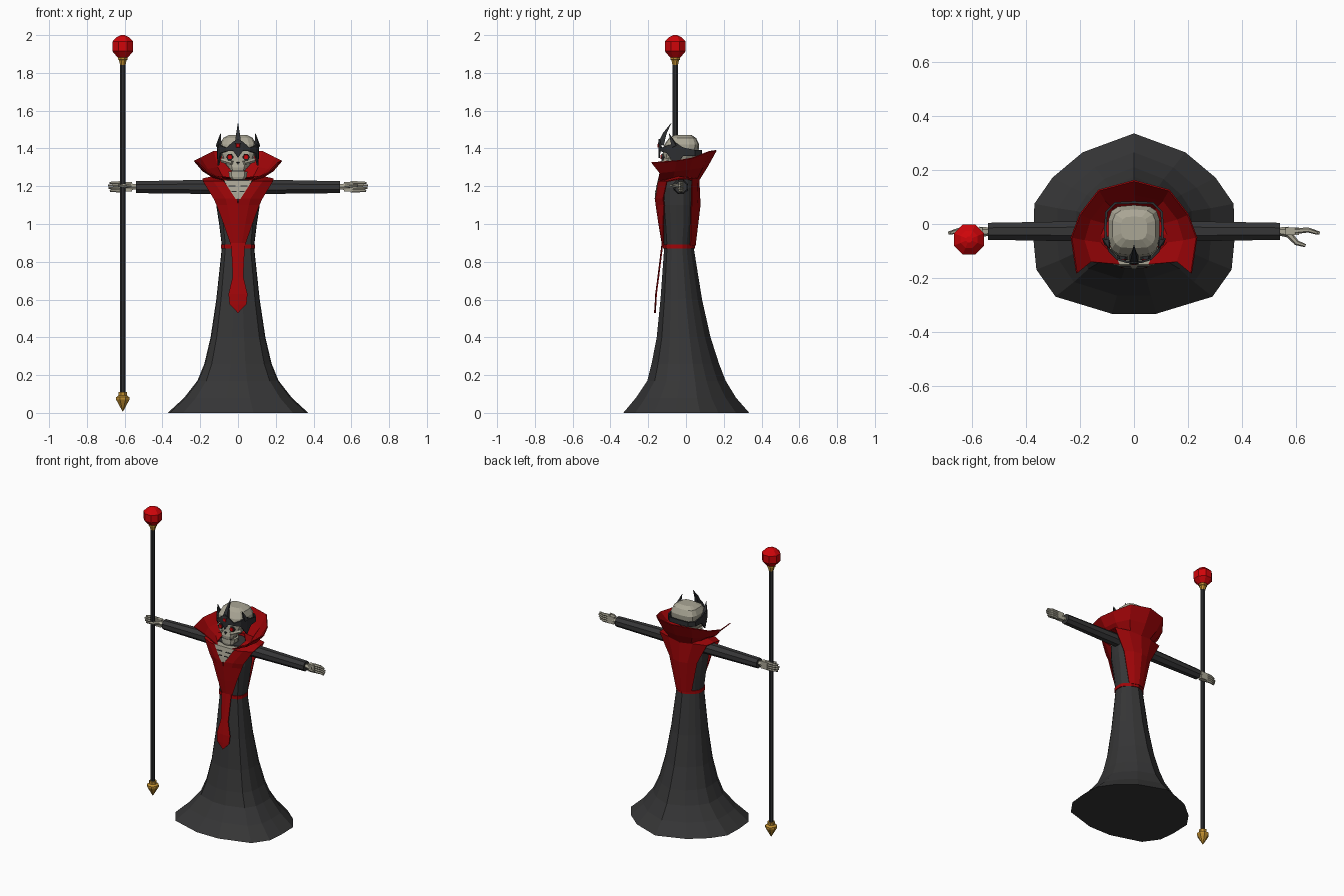
import bpy, bmesh, math
from mathutils import Vector, Matrix

cube = bpy.data.objects.get("Cube")
if cube:
    bpy.data.objects.remove(cube, do_unlink=True)


def material(name, r, g, b):
    m = bpy.data.materials.new(name)
    m.use_nodes = True
    m.diffuse_color = (r, g, b, 1)
    m.node_tree.nodes["Principled BSDF"].inputs["Base Color"].default_value = (r, g, b, 1)
    return m


ROBE = material("charcoal cloth", .036, .036, .037)
RED = material("crimson cloth", .35, .0015, .0025)
GEM = material("ruby", .63, .0015, .003)
BONE = material("bone", .40, .38, .30)
GOLD = material("gold", .52, .27, .03)
IRON = material("black iron", .026, .028, .031)


def finish(name, bm, mat):
    bmesh.ops.remove_doubles(bm, verts=bm.verts[:], dist=.0005)
    bmesh.ops.recalc_face_normals(bm, faces=bm.faces[:])
    me = bpy.data.meshes.new(name)
    bm.to_mesh(me)
    bm.free()
    me.materials.append(mat)
    ob = bpy.data.objects.new(name, me)
    bpy.context.collection.objects.link(ob)
    return ob


def loft(name, outline, rings, mat, cx=0):
    """Closed body through rings of (z, half width, front y, back y)."""
    bm = bmesh.new()
    loops = [[bm.verts.new((cx + u * rx, (yf + yb) / 2 + v * (yb - yf) / 2, z)) for u, v in outline]
             for z, rx, yf, yb in rings]
    n = len(outline)
    for a, b in zip(loops, loops[1:]):
        for i in range(n):
            j = (i + 1) % n
            bm.faces.new((a[i], a[j], b[j], b[i]))
    bm.faces.new(loops[0])
    bm.faces.new(loops[-1])
    return finish(name, bm, mat)


def sheet(name, rows, mat, thick=.006):
    """Half of a thin sheet, mirrored across x = 0."""
    bm = bmesh.new()
    grid = [[bm.verts.new(p) for p in row] for row in rows]
    for a, b in zip(grid, grid[1:]):
        for i in range(len(a) - 1):
            bm.faces.new((a[i], a[i + 1], b[i + 1], b[i]))
    ob = finish(name, bm, mat)
    ob.modifiers.new("mirror", "MIRROR")
    s = ob.modifiers.new("thickness", "SOLIDIFY")
    s.thickness, s.offset = thick, 0
    return ob


def limb(name, p, q, r1, r2, mat, sides=6):
    p, q = Vector(p), Vector(q)
    bm = bmesh.new()
    turn = (q - p).to_track_quat("Z", "Y").to_matrix().to_4x4()
    spin = Matrix.Rotation(math.pi / sides, 4, "Z")
    bmesh.ops.create_cone(bm, cap_ends=True, segments=sides, radius1=r1, radius2=r2,
                          depth=(q - p).length, matrix=Matrix.Translation((p + q) / 2) @ turn @ spin)
    return finish(name, bm, mat)


def box(name, centre, size, mat):
    bm = bmesh.new()
    bmesh.ops.create_cube(bm, size=1, matrix=Matrix.Translation(centre) @ Matrix.Diagonal((*size, 1)))
    return finish(name, bm, mat)


def rounded(n, power):
    pts = []
    for i in range(n):
        a = 2 * math.pi * (i + .5) / n
        c, s = math.cos(a), math.sin(a)
        pts.append((math.copysign(abs(c) ** power, c), math.copysign(abs(s) ** power, s)))
    return pts


# Robe: skirt and torso, with a slight ridge down the back
half = [(0, 1), (.51, .79), (.81, .51), (.99, .22), (1, -.17), (.97, -.51), (.78, -.81), (.22, -1)]
robe_outline = half + [(-u, v) for u, v in reversed(half[1:])]
loft("robe", robe_outline, [
    (0, .372, -.332, .335), (.08, .285, -.265, .265), (.17, .215, -.205, .21), (.26, .178, -.182, .175),
    (.4, .145, -.155, .13), (.6, .115, -.135, .085), (.88, .085, -.115, .04), (1, .1, -.125, .058),
    (1.1, .115, -.135, .066), (1.19, .118, -.132, .064), (1.235, .1, -.11, .045)], ROBE)
loft("belt", robe_outline, [(.87, .091, -.122, .047), (.892, .091, -.122, .047)], RED)


# Vest: wraps from the front waist over the shoulders to the back waist
def vest_row(z, inner, outer, y_in, y_out, z_out=None):
    mid = (inner + outer) / 2
    return [(inner, y_in, z), (mid, y_in * .7 + y_out * .3, z), (outer, y_out, z_out or z)]


sheet("vest", [
    vest_row(.885, 0, .036, -.124, -.118), vest_row(1, 0, .075, -.143, -.12),
    vest_row(1.1, 0, .112, -.158, -.115), vest_row(1.135, .003, .128, -.162, -.12),
    vest_row(1.225, .075, .185, -.145, -.1), vest_row(1.25, .085, .187, -.04, -.035, 1.238),
    vest_row(1.24, 0, .18, .068, .03), vest_row(1.1, 0, .105, .074, .028),
    vest_row(.885, 0, .058, .048, .022)], RED)

# Hanging sash with a pointed end
sheet("sash", [[(0, y, z), (w, y + .003, z)] for z, w, y in [
    (.9, .036, -.126), (.72, .028, -.148), (.63, .05, -.16), (.575, .045, -.163), (.53, .001, -.166)]], RED)

# Flared collar, open at the front with hooked tips
base = [(.05, -.15, 1.225), (.11, -.07, 1.235), (.1, 0, 1.24), (.07, .05, 1.225), (0, .06, 1.22)]
rim = [(.212, -.182, 1.325), (.232, -.05, 1.335), (.2, .035, 1.35), (.13, .125, 1.385), (0, .16, 1.39)]
middle = [((a[0] + b[0]) * .54, (a[1] + b[1]) / 2, (a[2] + b[2]) / 2 - .005) for a, b in zip(base, rim)]
middle[0] = (.16, -.14, 1.272)
sheet("collar", [base, middle, rim], RED)

# Exposed breastbone: a tapered plate scored between the ribs
square = [(1, 1), (1, -1), (-1, -1), (-1, 1)]
loft("breastbone", square, [(1.132, .012, -.166, -.12), (1.165, .034, -.163, -.12),
                            (1.23, .075, -.15, -.1)], BONE)
for z, x, w, y in [(1.172, .022, .026, -.161), (1.2, .032, .038, -.156)]:
    for s in (1, -1):
        box("rib_gap", (s * x, y, z), (w, .006, .005), IRON)
limb("neck", (0, -.045, 1.2), (0, -.045, 1.3), .032, .03, BONE, 8)

# Skull
loft("skull", rounded(14, .58), [
    (1.295, .05, -.12, -.02), (1.33, .078, -.128, .035), (1.37, .094, -.124, .065),
    (1.42, .096, -.115, .07), (1.455, .08, -.09, .054), (1.472, .048, -.06, .028)], BONE)
loft("upper_jaw", rounded(10, .72), [
    (1.282, .042, -.136, -.06), (1.3, .047, -.138, -.05), (1.335, .06, -.128, -.04)], BONE)
loft("lower_jaw", rounded(10, .72), [
    (1.236, .034, -.132, -.07), (1.25, .048, -.136, -.05), (1.278, .052, -.134, -.04)], BONE)
box("mouth_gap", (0, -.095, 1.28), (.07, .07, .006), IRON)
limb("nose_hole", (0, -.12, 1.322), (0, -.141, 1.322), .011, .009, IRON, 3)

# Crown band, dipping over the nose and temples
band = [(0, -.142, 1.35, 1.45), (.026, -.14, 1.388, 1.435), (.06, -.13, 1.385, 1.403),
        (.09, -.1, 1.375, 1.415), (.104, -.055, 1.31, 1.43), (.106, -.015, 1.36, 1.405),
        (.102, .045, 1.36, 1.392), (.07, .077, 1.36, 1.392), (0, .08, 1.36, 1.392)]
sheet("crown_band", [[(x, y, lo) for x, y, lo, hi in band], [(x, y, hi) for x, y, lo, hi in band]], IRON, .009)
limb("crown_front_base", (0, -.134, 1.42), (0, -.112, 1.48), .024, .013, IRON, 4)
limb("crown_front_tip", (0, -.113, 1.478), (0, -.078, 1.535), .013, .001, IRON, 4)
limb("crown_gem", (0, -.138, 1.415), (0, -.151, 1.415), .021, .012, GEM, 4)

for s, side in ((1, "left"), (-1, "right")):
    # Face and crown details
    limb(f"{side}_eye_socket", (s * .042, -.1, 1.354), (s * .044, -.13, 1.354), .021, .019, IRON, 6)
    limb(f"{side}_eye", (s * .043, -.12, 1.355), (s * .043, -.136, 1.355), .015, .013, GEM, 6)
    limb(f"{side}_cheekbone", (s * .03, -.13, 1.322), (s * .084, -.085, 1.338), .012, .014, BONE)
    limb(f"{side}_crown_spike", (s * .102, -.06, 1.41), (s * .092, -.09, 1.48), .018, .001, IRON, 4)
    # Sleeve and bony hand
    limb(f"{side}_sleeve", (s * .09, -.027, 1.197), (s * .54, -.027, 1.195), .042, .034, ROBE, 8)
    limb(f"{side}_wrist", (s * .53, -.027, 1.197), (s * .57, -.03, 1.197), .014, .02, BONE)
    box(f"{side}_palm", (s * .585, -.027, 1.197), (.05, .028, .05), BONE)
    for i in range(4):
        z = 1.176 + i * .014
        tip = .69 - abs(i - 1.6) * .008
        limb(f"{side}_finger_{i + 1}", (s * .595, -.026, z), (s * .648, -.022, z), .011, .009, BONE)
        limb(f"{side}_fingertip_{i + 1}", (s * .643, -.022, z), (s * tip, -.034, z), .009, .006, BONE)
    limb(f"{side}_thumb", (s * .568, -.033, 1.2), (s * .602, -.07, 1.203), .013, .01, BONE)
    limb(f"{side}_thumb_tip", (s * .597, -.068, 1.203), (s * .634, -.08, 1.203), .01, .006, BONE)

# Staff
SX, SY = -.61, -.057


def turned(name, profile, mat):
    return loft(name, rounded(8, 1), [(z, r, SY - r, SY + r) for z, r in profile], mat, SX)


turned("staff_pole", [(.08, .015), (1.86, .015)], IRON)
turned("staff_foot", [(.008, .002), (.07, .038), (.083, .038), (.092, .024), (.11, .024)], GOLD)
turned("staff_socket", [(1.843, .016), (1.868, .022), (1.87, .027), (1.895, .027)], GOLD)
turned("staff_gem", [(1.882, .03), (1.915, .06), (1.965, .06), (1.99, .034), (2, .012)], GEM)
